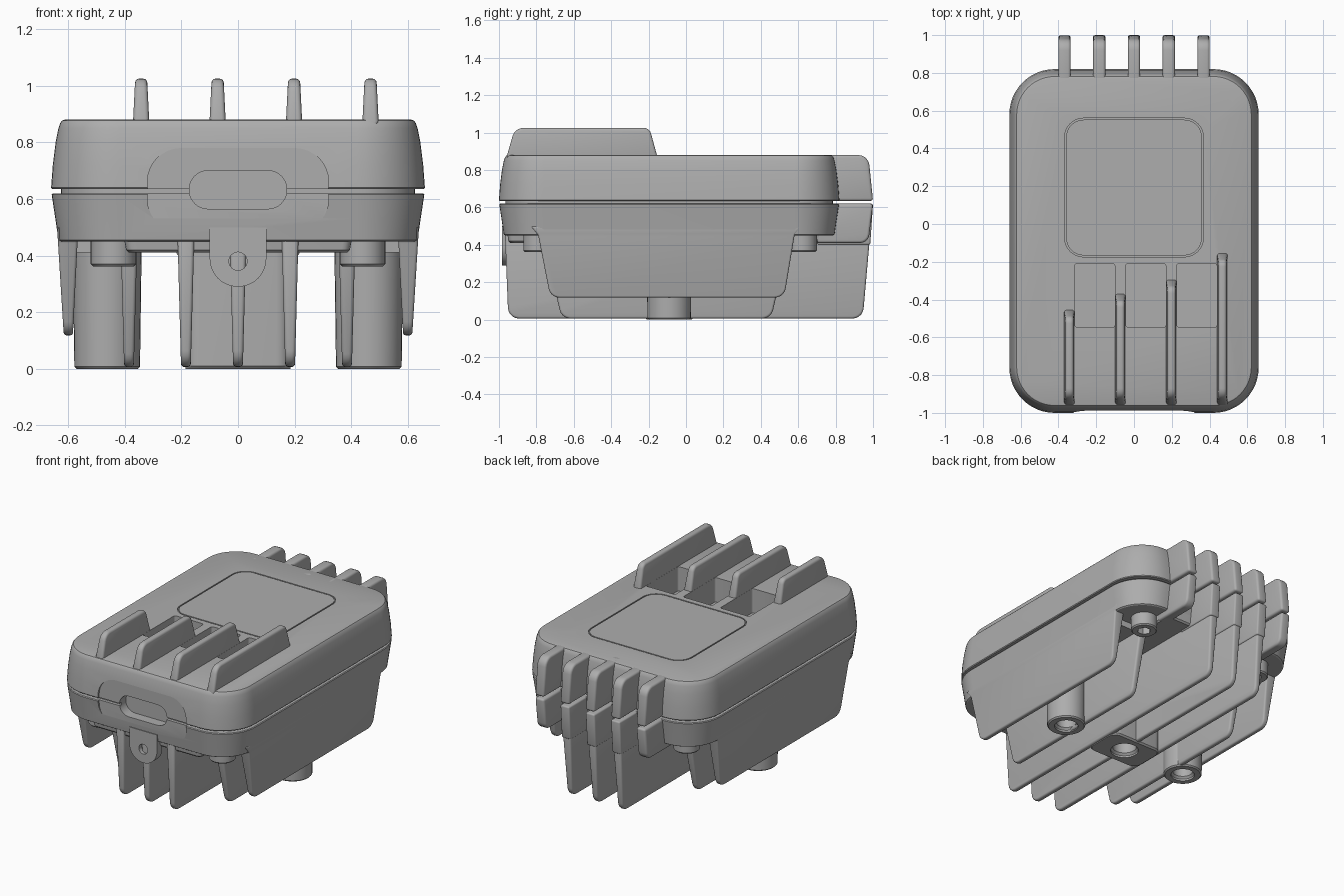
import bpy, bmesh, math
from mathutils import Vector

cube = bpy.data.objects.get("Cube")
if cube:
    bpy.data.objects.remove(cube)

grey = bpy.data.materials.new("cast_grey")
grey.use_nodes = True
grey.diffuse_color = (0.42, 0.42, 0.42, 1)
grey.node_tree.nodes["Principled BSDF"].inputs["Base Color"].default_value = (0.42, 0.42, 0.42, 1)
parts, cutters = [], []


def add(name, bm, group):
    bmesh.ops.remove_doubles(bm, verts=bm.verts, dist=1e-5)
    bmesh.ops.recalc_face_normals(bm, faces=bm.faces)
    mesh = bpy.data.meshes.new(name)
    bm.to_mesh(mesh)
    bm.free()
    mesh.materials.append(grey)
    ob = bpy.data.objects.new(name, mesh)
    bpy.context.collection.objects.link(ob)
    group.append(ob)
    if group is cutters:
        ob.hide_render = True
    return ob


def skin(name, rings, group, closed=False):
    """Join matching rings of points; cap the ends, or close the loop of rings."""
    bm = bmesh.new()
    loops = [[bm.verts.new(p) for p in r] for r in rings]
    pairs = list(zip(loops, loops[1:]))
    if closed:
        pairs.append((loops[-1], loops[0]))
    else:
        bm.faces.new(loops[0])
        bm.faces.new(loops[-1])
    for a, b in pairs:
        for i in range(len(a)):
            j = (i + 1) % len(a)
            bm.faces.new((a[i], a[j], b[j], b[i]))
    return add(name, bm, group)


def round_rect(cx, cy, hx, hy, r, z, n=10):
    pts = []
    for k, (sx, sy) in enumerate(((1, 1), (-1, 1), (-1, -1), (1, -1))):
        for i in range(n + 1):
            a = (k + i / n) * math.pi / 2
            pts.append((cx + sx * (hx - r) + r * math.cos(a), cy + sy * (hy - r) + r * math.sin(a), z))
    return pts


def cylinder(name, x, y, layers, group=None):
    rings = [round_rect(x, y, r, r, r, z, 8) for z, r in layers]
    return skin(name, rings, parts if group is None else group)


def soften(points, n=5):
    """Round each (a, b, radius) corner of a polygon."""
    out = []
    for i, (a, b, r) in enumerate(points):
        p = Vector((a, b))
        u = (Vector(points[i - 1][:2]) - p).normalized()
        v = (Vector(points[(i + 1) % len(points)][:2]) - p).normalized()
        if r == 0:
            out.append(p)
            continue
        half = u.angle(v) / 2
        centre = p + (u + v).normalized() * r / math.sin(half)
        start = p + u * r / math.tan(half) - centre
        end = p + v * r / math.tan(half) - centre
        turn = start.angle_signed(end)
        for k in range(n + 1):
            t = -turn * k / n
            c, s = math.cos(t), math.sin(t)
            out.append(centre + Vector((start.x * c - start.y * s, start.x * s + start.y * c)))
    return out


def bevel(ob, width):
    m = ob.modifiers.new("soft_edges", "BEVEL")
    m.width, m.segments, m.limit_method = width, 3, "ANGLE"
    m.angle_limit = math.radians(50)


def fin(name, points, x, half, edge=0.012):
    """Side profile in y, z; half(z) is half of the thickness."""
    pts = soften(points)
    ob = skin(name, [[(x + s * half(z), y, z) for y, z in pts] for s in (-1, 1)], parts)
    bevel(ob, edge)
    return ob


def plate(name, points, y0, y1, group):
    pts = soften(points, 8)
    return skin(name, [[(x, y, z) for x, z in pts] for y in (y0, y1)], group)


def cut(ob, *tools):
    for t in tools:
        m = ob.modifiers.new("cut", "BOOLEAN")
        m.operation, m.object, m.solver = "DIFFERENCE", t, "EXACT"


def box_outline(hx, z0, z1, r):
    return [(-hx, z0, r), (hx, z0, r), (hx, z1, r), (-hx, z1, r)]


def shell(name, layers):
    return skin(name, [round_rect(0, -0.09, 0.66 - i, 0.91 - i, 0.24 - i, z, 12) for z, i in layers], parts)


# Two shells with a shadow gap round the core
upper = shell("upper_shell", [(0.635, 0.004), (0.64, 0), (0.72, 0.006), (0.80, 0.016), (0.85, 0.026),
                              (0.868, 0.032), (0.877, 0.039), (0.88, 0.048)])
lower = shell("lower_shell", [(0.45, 0.034), (0.455, 0.026), (0.53, 0.015), (0.615, 0.002), (0.62, 0.006)])
core = shell("seam_core", [(0.60, 0.035), (0.65, 0.035)])

# Front flat and connector slot
flat = plate("front_flat_cutter", box_outline(0.32, 0.48, 0.78, 0.12), -1.2, -0.985, cutters)
slot = plate("slot_cutter", box_outline(0.172, 0.565, 0.70, 0.066), -1.2, -0.92, cutters)
for ob in (upper, lower, core):
    cut(ob, flat, slot)

# Thin groove round the top label panel
groove = [round_rect(0, 0.193, 0.367 - i, 0.367 - i, 0.1 - i, z) for z, i in
          ((0.87, 0), (0.90, 0), (0.90, 0.008), (0.87, 0.008))]
cut(upper, skin("label_groove_cutter", groove, cutters, closed=True))

# Top fins of growing length with pockets between them
for i, end in enumerate((-0.44, -0.355, -0.28, -0.14)):
    x = -0.342 + 0.27 * i
    fin("top_fin", [(-0.962, 0.86, 0), (-0.915, 1.025, 0.06), (end - 0.055, 1.025, 0.04), (end - 0.01, 0.86, 0)],
        x, lambda z: 0.021 + (1.025 - z) * 0.05, 0.014)
    if i < 3:
        rings = [round_rect(x + 0.135, -0.378, 0.106, 0.168, 0.012, z, 3) for z in (0.72, 0.95)]
        cut(upper, skin("pocket_cutter", rings, cutters))

# Floor slab between the corner screw recesses
slab = [round_rect(0, -0.08, hx, hy, 0.03, z, 4) for z, hx, hy in ((0.41, 0.385, 0.86), (0.42, 0.395, 0.87), (0.50, 0.41, 0.88))]
skin("floor_slab", slab, parts)
side_slab = [round_rect(0, -0.1, 0.60, 0.62, 0.03, z, 4) for z in (0.41, 0.5)]
skin("side_floor_slab", side_slab, parts)

# Threaded central socket
centre_hole = cylinder("centre_hole_cutter", 0, -0.09, [(-0.1, 0.085), (0.012, 0.085), (0.025, 0.072), (0.2, 0.072)], cutters)
block = skin("centre_socket", [round_rect(0, -0.09, 0.185, r, 0.05, z, 5) for z, r in
                               ((0, 0.12), (0.01, 0.13), (0.41, 0.14), (0.44, 0.14))], parts)
cut(block, centre_hole)

# Five fins on the back, the middle three running under the floor
for i in range(-2, 3):
    x = 0.184 * i
    fin("rear_upper_fin", [(0.70, 0.635, 0), (1.0, 0.635, 0), (0.975, 0.88, 0.06), (0.70, 0.88, 0)],
        x, lambda z: 0.033, 0.014)
    thick = lambda z: 0.017 + z * 0.027
    if abs(i) == 2:
        fin("rear_lower_fin", [(0.70, 0.62, 0), (1.0, 0.62, 0), (0.975, 0.41, 0.05), (0.70, 0.41, 0)],
            x, lambda z: 0.033, 0.014)
        fin("short_floor_fin", [(-0.77, 0.46, 0), (-0.665, 0.006, 0.06), (0.455, 0.006, 0.06), (0.56, 0.46, 0)],
            0.385 * i / 2, thick)
    else:
        fin("rear_lower_fin", [(0.70, 0.62, 0), (1.0, 0.62, 0), (0.985, 0.40, 0), (0.70, 0.40, 0)],
            x, lambda z: 0.033, 0.010)
        long_fin = fin("long_floor_fin", [(-0.968, 0.46, 0), (-0.95, 0.006, 0.06), (0.945, 0.006, 0.06), (0.985, 0.46, 0)],
                       x, thick)
        if i == 0:
            cut(long_fin, centre_hole)

for s in (1, -1):
    # Side skirts
    pts = soften([(-0.83, 0.50, 0), (-0.79, 0.45, 0.03), (-0.725, 0.118, 0.06), (0.525, 0.118, 0.06),
                  (0.58, 0.45, 0.03), (0.62, 0.50, 0)])
    outer = [(s * (0.608 + z * 0.062), y, z) for y, z in pts]
    inner = [(s * (0.589 - z * 0.05), y, z) for y, z in pts]
    bevel(skin("side_skirt", [outer, inner], parts), 0.01)

    # Threaded mounting feet
    foot = cylinder("mounting_foot", s * 0.462, -0.09, [(0, 0.108), (0.008, 0.116), (0.45, 0.122)])
    cut(foot, cylinder("foot_hole_cutter", s * 0.462, -0.09,
                       [(-0.1, 0.072), (0.012, 0.072), (0.025, 0.06), (0.2, 0.06)], cutters))

    # Corner screws with hexagonal sockets
    for y in (-0.79, 0.62):
        screw = cylinder("corner_screw", s * 0.44, y, [(0.362, 0.072), (0.37, 0.08), (0.46, 0.08)])
        hexagon = [[(s * 0.44 + 0.042 * math.cos(k * math.pi / 3), y + 0.042 * math.sin(k * math.pi / 3), z)
                    for k in range(6)] for z in (0.3, 0.42)]
        cut(screw, skin("hex_cutter", hexagon, cutters))

# Front lug with a small hole
lug = plate("front_lug", [(-0.1, 0.29, 0.099), (0.1, 0.29, 0.099), (0.1, 0.50, 0), (-0.1, 0.50, 0)], -0.985, -0.93, parts)
cut(lug, plate("lug_hole_cutter", box_outline(0.032, 0.348, 0.412, 0.0319), -1.1, -0.955, cutters))

# Apply the modifiers, drop the cutters and shade smooth with sharp edges
bpy.context.view_layer.update()
graph = bpy.context.evaluated_depsgraph_get()
baked = [bpy.data.meshes.new_from_object(ob.evaluated_get(graph)) for ob in parts]
for ob, mesh in zip(parts, baked):
    ob.modifiers.clear()
    ob.data = mesh
    mesh.polygons.foreach_set("use_smooth", [True] * len(mesh.polygons))
    mesh.set_sharp_from_angle(angle=math.radians(32))
for ob in cutters:
    bpy.data.objects.remove(ob)
